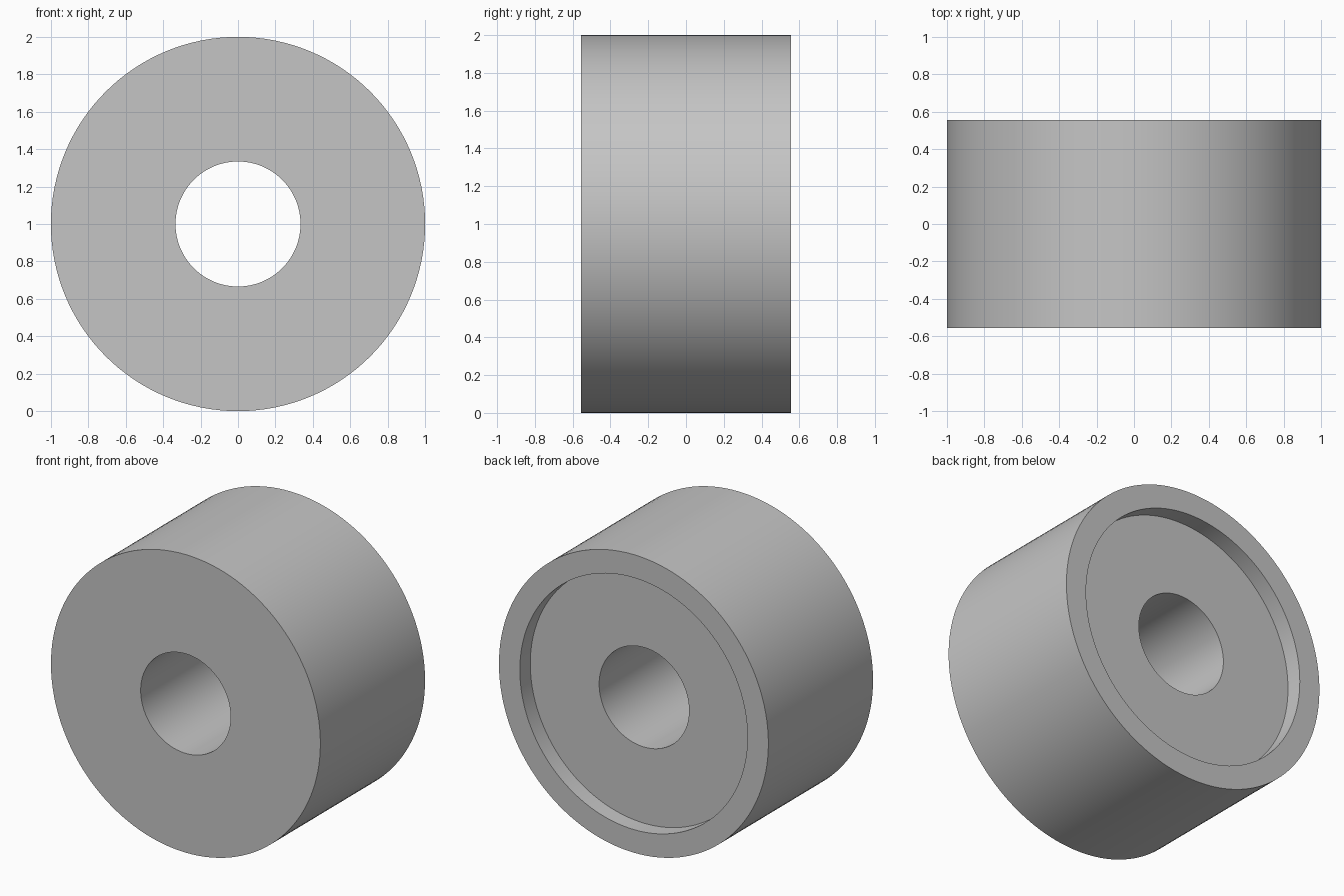
import bpy, bmesh, math
from mathutils import Matrix, Vector

cube = bpy.data.objects.get("Cube")
if cube:
    bpy.data.objects.remove(cube, do_unlink=True)

SEGMENTS = 128
HALF_LENGTH = 0.555
OUTER, RECESS, BORE = 1.0, 0.845, 0.334
FLOOR = HALF_LENGTH - 0.111

# Plain grey material
grey = bpy.data.materials.new("plain grey")
grey.use_nodes = True
colour = (0.56, 0.56, 0.56, 1)
grey.diffuse_color = colour
grey.node_tree.nodes["Principled BSDF"].inputs["Base Color"].default_value = colour

# Closed cross-section (radius, y): flat front, recessed back, through bore
profile = [(BORE, -HALF_LENGTH), (OUTER, -HALF_LENGTH), (OUTER, HALF_LENGTH),
           (RECESS, HALF_LENGTH), (RECESS, FLOOR), (BORE, FLOOR)]

# Revolve the section about the y axis
bm = bmesh.new()
rings = []
for i in range(SEGMENTS):
    turn = Matrix.Rotation(math.tau * i / SEGMENTS, 3, 'Y')
    rings.append([bm.verts.new(turn @ Vector((r, y, 0))) for r, y in profile])
for i, ring in enumerate(rings):
    after = rings[(i + 1) % SEGMENTS]
    for j in range(len(profile)):
        k = (j + 1) % len(profile)
        bm.faces.new((ring[j], ring[k], after[k], after[j]))
bmesh.ops.recalc_face_normals(bm, faces=bm.faces)

mesh = bpy.data.meshes.new("recessed_roller")
bm.to_mesh(mesh)
bm.free()
mesh.materials.append(grey)
roller = bpy.data.objects.new("recessed_roller", mesh)
roller.location.z = OUTER
bpy.context.collection.objects.link(roller)

# Smooth round walls with crisp rims
bpy.ops.object.select_all(action='DESELECT')
roller.select_set(True)
bpy.context.view_layer.objects.active = roller
bpy.ops.object.shade_smooth_by_angle(angle=math.radians(30))
